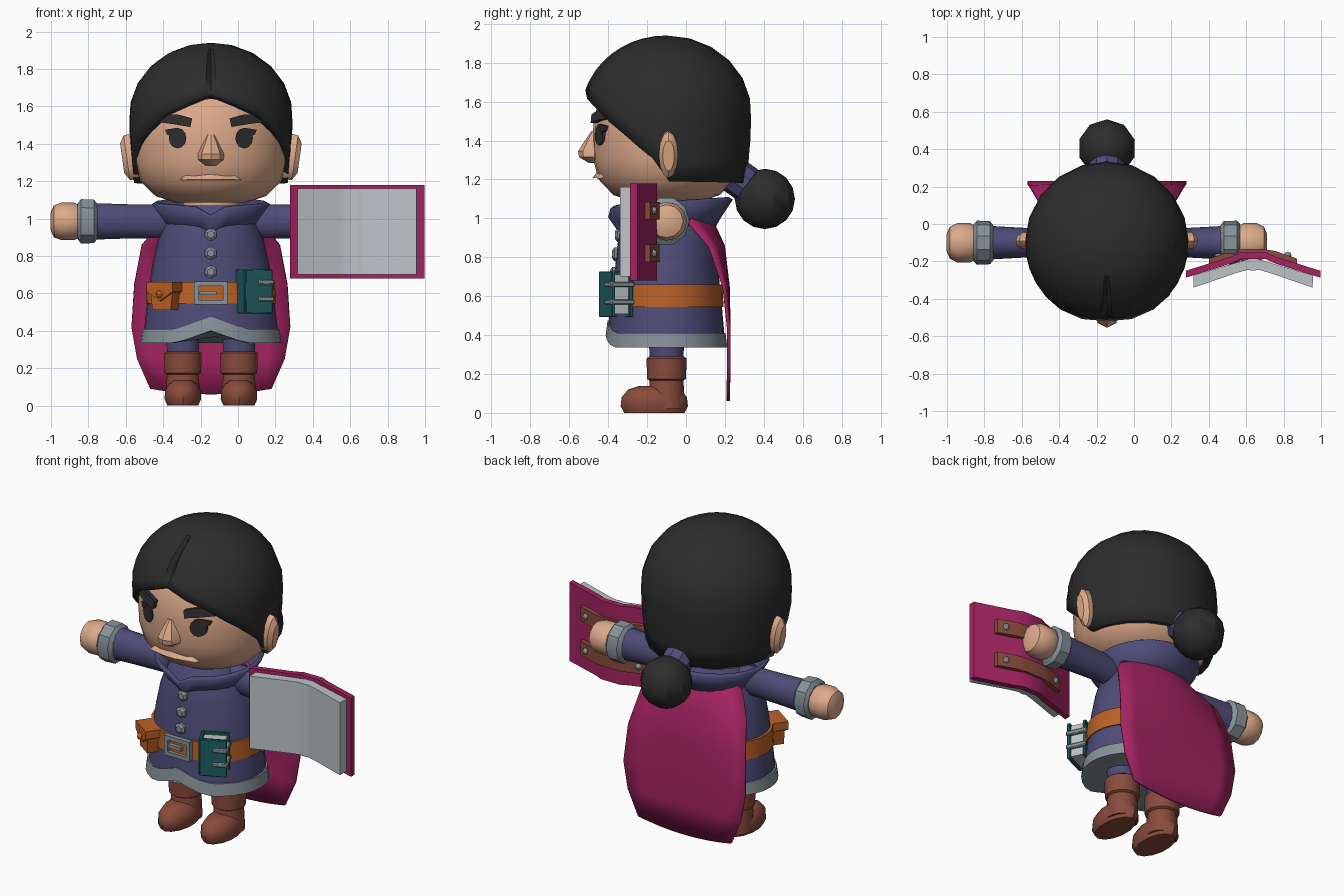
import bpy, bmesh
from math import sin, cos, pi, radians, sqrt, acos
from mathutils import Matrix, Vector

if "Cube" in bpy.data.objects:
    bpy.data.objects.remove(bpy.data.objects["Cube"])

CX, CY = -0.145, -0.1      # body axis
SIDES = ((-1, "right"), (1, "left"))


def material(name, *rgb):
    m = bpy.data.materials.new(name)
    m.use_nodes = True
    m.diffuse_color = (*rgb, 1)
    m.node_tree.nodes["Principled BSDF"].inputs["Base Color"].default_value = (*rgb, 1)
    return m


PURPLE = material("purple cloth", .076, .072, .185)
MAGENTA = material("magenta", .37, .017, .12)
SKIN = material("skin", .72, .40, .255)
BROWN = material("brown leather", .25, .07, .045)
ORANGE = material("orange leather", .5, .12, .02)
TEAL = material("teal", .014, .114, .122)
BLACK = material("black", .026, .026, .026)
GREY = material("grey", .24, .29, .32)
PAPER = material("paper", .51, .555, .575)


def T(x, y, z):
    return Matrix.Translation((x, y, z))


def R(deg, axis):
    return Matrix.Rotation(radians(deg), 4, axis)


def finish(bm, name, mat, M=None, thick=0, bevel=0):
    bmesh.ops.recalc_face_normals(bm, faces=bm.faces)
    if M:
        bm.transform(M)
    me = bpy.data.meshes.new(name)
    bm.to_mesh(me)
    bm.free()
    me.materials.append(mat)
    me.shade_smooth()
    me.set_sharp_from_angle(angle=radians(35))
    ob = bpy.data.objects.new(name, me)
    bpy.context.collection.objects.link(ob)
    if thick:
        s = ob.modifiers.new("thickness", 'SOLIDIFY')
        s.thickness, s.offset = thick, -1
    if bevel:
        b = ob.modifiers.new("bevel", 'BEVEL')
        b.width, b.segments = bevel, 1
    return ob


def skin_rings(bm, rings, close=True):
    for a, b in zip(rings, rings[1:]):
        n = len(a)
        for i in range(n if close else n - 1):
            j = (i + 1) % n
            bm.faces.new((a[i], a[j], b[j], b[i]))


def lathe(name, profile, mat, M, segs=20, caps=True, dz=None, **kw):
    """Elliptical rings (rx, ry, z) stacked on z; angle 0 faces the front."""
    bm = bmesh.new()
    rings = []
    for rx, ry, z in profile:
        angles = [2 * pi * i / segs for i in range(segs)]
        rings.append([bm.verts.new((rx * sin(a), -ry * cos(a), z + (dz(a, z) if dz else 0))) for a in angles])
    skin_rings(bm, rings)
    if caps:
        bm.faces.new(rings[0])
        bm.faces.new(rings[-1])
    return finish(bm, name, mat, M, **kw)


def ball(name, r, mat, M, segs=10):
    bm = bmesh.new()
    bmesh.ops.create_uvsphere(bm, u_segments=segs, v_segments=segs - 2, radius=r)
    return finish(bm, name, mat, M)


def box(name, size, mat, M, bevel=0):
    bm = bmesh.new()
    bmesh.ops.create_cube(bm, size=1)
    bm.transform(Matrix.Diagonal((*size, 1)))
    return finish(bm, name, mat, M, bevel=bevel)


def prism(name, front, back, mat, M=None):
    """Solid between two matching outlines."""
    bm = bmesh.new()
    rings = [[bm.verts.new(p) for p in pts] for pts in (front, back)]
    skin_rings(bm, rings)
    for r in rings:
        bm.faces.new(r)
    return finish(bm, name, mat, M)


def slab(name, outline, z0, z1, mat, M=None):
    return prism(name, [(x, y, z0) for x, y in outline], [(x, y, z1) for x, y in outline], mat, M)


# Head
HEAD = [(1.085, .45), (1.12, .72), (1.2, .92), (1.3, .99), (1.42, 1), (1.52, .98), (1.62, .9), (1.75, .65)]
BODY = T(CX, CY, 0)
lathe("head", [(.41 * f, .38 * f, z) for z, f in HEAD], SKIN, BODY, 28)


def face_y(x, z):
    for (z0, f0), (z1, f1) in zip(HEAD, HEAD[1:]):
        if z0 <= z <= z1:
            f = f0 + (f1 - f0) * (z - z0) / (z1 - z0)
            return -.38 * f * sqrt(max(0, 1 - (x / (.41 * f)) ** 2))
    return -.38


def face_plate(name, pts, depth, mat):
    prism(name, [(x, face_y(x, z) - depth, z) for x, z in pts],
          [(x, face_y(x, z) + .03, z) for x, z in pts], mat, BODY)


BROW = [(.28, 1.515), (.26, 1.56), (.17, 1.555), (.10, 1.535), (.11, 1.49), (.2, 1.505)]
LASH = [(.18, 1.485), (.245, 1.475), (.235, 1.45), (.215, 1.44)]
EYE = [(.178 + .047 * sin(i * pi / 6), 1.43 + .055 * cos(i * pi / 6)) for i in range(12)]
for s, side in SIDES:
    for part, pts, depth in (("eyebrow", BROW, .03), ("eye", EYE, .009), ("eyelash", LASH, .014)):
        face_plate(f"{side}_{part}", [(s * x, z) for x, z in pts], depth, BLACK)
    lathe(f"{side}_ear", [(.09, .03, -.08), (.125, .05, -.02), (.12, .05, .03), (.08, .03, .055)], SKIN,
          T(CX + s * .42, -.09, 1.33) @ R(s * 8, 'Y') @ R(s * 90, 'Y'), 12)

# Nose and mouth
lathe("nose", [(.03, .03, 1.285), (.068, .08, 1.315), (.07, .085, 1.345), (.045, .05, 1.4), (.02, .015, 1.45)],
      SKIN, T(CX, -.47, 0), 8)
MOUTH = [(-.165, 1.205), (-.13, 1.232), (-.03, 1.236), (0, 1.243), (.03, 1.236), (.13, 1.232), (.165, 1.205)]
prism("mouth", [(x, face_y(x, 1.2) - .03, 1.205 + (z - 1.205) * .1) for x, z in MOUTH],
      [(x, face_y(x, z) + .01, z + .005) for x, z in MOUTH], SKIN, BODY)

# Hair cap with a parted hairline
HAIRLINE = [(0, 1.67), (35, 1.56), (60, 1.43), (80, 1.31), (92, 1.19), (181, 1.18)]


def hairline(deg):
    for (a, za), (b, zb) in zip(HAIRLINE, HAIRLINE[1:]):
        if a <= deg <= b:
            return za + (zb - za) * (deg - a) / (b - a)


bm = bmesh.new()
half = [4, 18, 35, 48, 60, 71, 80, 92, 108, 126, 144, 162]
columns = [0] + half + [180] + [-a for a in reversed(half)]
apex = bm.verts.new((0, 0, 1.94))
rows, rings = 9, []
for k in range(1, rows + 1):
    ring = []
    for deg in columns:
        zb = hairline(abs(deg))
        end = acos((zb - 1.55) / .39) if zb > 1.55 else pi / 2 + (1.55 - zb) / .39
        phi = end * k / rows
        low = max(0, phi - pi / 2)
        r = sin(min(phi, pi / 2)) * (1 - .07 * low * low)
        z = 1.55 + .39 * cos(phi) if low == 0 else 1.55 - .39 * low
        if deg == 0 and 3 < k < rows:
            r, z = r * .95, z - .02
        a = radians(deg)
        ring.append(bm.verts.new((.437 * r * sin(a), -.435 * r * cos(a), z)))
    rings.append(ring)
skin_rings(bm, rings)
for i in range(len(columns)):
    bm.faces.new((apex, rings[0][i], rings[0][(i + 1) % len(columns)]))
finish(bm, "hair", BLACK, BODY, thick=.05)
ball("hair_bun", .155, BLACK, T(CX, .405, 1.1), 10)
lathe("hair_tie", [(.07, .07, -.07), (.095, .095, -.045), (.095, .095, .035), (.07, .07, .06)], PURPLE,
      T(CX, .285, 1.195) @ R(-125, 'X'), 10)


# Tunic, hem and collar
def slit(a, z):
    a = min(a, 2 * pi - a)
    return .065 * max(0, 1 - a / .5) if z < .48 else 0


lathe("neck", [(.15, .14, .95), (.15, .14, 1.15)], SKIN, BODY, 16)
TUNIC = [(.36, .3, .36), (.355, .295, .43), (.335, .28, .6), (.315, .265, .74), (.285, .25, .88),
         (.245, .235, .98), (.18, .18, 1.07)]
lathe("tunic", TUNIC, PURPLE, BODY, 32, dz=slit)
lathe("tunic_hem", [(.35, .29, .335), (.377, .313, .335), (.367, .303, .41), (.34, .28, .41)], GREY,
      BODY, 32, dz=slit)
lathe("collar", [(.21, .2, .95), (.24, .24, 1.0), (.295, .3, 1.09)], PURPLE, T(CX, -.08, 0), 24, caps=False,
      dz=lambda a, z: 0 if z < .97 else -.02 * cos(a) - .05 * max(0, 1 - min(a, 2 * pi - a) / .3), thick=.025)
lathe("belt", [(.32, .26, .545), (.348, .293, .545), (.342, .288, .66), (.31, .25, .66)], ORANGE, BODY, 32)
for i, (z, y) in enumerate(((.915, -.345), (.815, -.36), (.715, -.37))):
    lathe(f"button_{i + 1}", [(.036, .036, -.02), (.036, .036, .008), (.02, .02, .02)], GREY,
          T(CX, y, z) @ R(90, 'X'), 6)

# Buckle
for s, side in SIDES:
    box(f"buckle_{side}_bar", (.025, .03, .125), GREY, T(CX + s * .077, -.395, .602))
for s, side in ((-1, "lower"), (1, "upper")):
    box(f"buckle_{side}_bar", (.18, .03, .025), GREY, T(CX, -.395, .602 + s * .05))
box("buckle_prong", (.09, .025, .022), GREY, T(CX - .015, -.4, .602))

# Belt pouch
P = T(CX - .235, -.325, .58) @ R(-35, 'Z')
prism("pouch", [(-.075, -.05, .05), (.075, -.05, .05), (.06, -.05, -.07), (-.06, -.05, -.07)],
      [(-.075, .06, .05), (.075, .06, .05), (.06, .06, -.07), (-.06, .06, -.07)], ORANGE, P)
FLAP = [(-.085, .08), (.085, .08), (.085, .03), (0, -.02), (-.085, .03)]
prism("pouch_flap", [(x, -.068, z) for x, z in FLAP], [(x, .05, z) for x, z in FLAP], ORANGE, P)
ball("pouch_stud", .02, ORANGE, P @ T(0, -.07, .015), 8)

# Small belt book
B = T(.088, -.36, .61) @ R(25, 'Z')
for s, side in ((-1, "front"), (1, "back")):
    box(f"small_book_{side}_cover", (.16, .02, .235), TEAL, B @ T(0, s * .05, 0), .004)
box("small_book_spine", (.02, .11, .235), TEAL, B @ T(-.075, 0, 0), .004)
box("small_book_pages", (.135, .085, .205), PAPER, B @ T(0, 0, 0))
for s, side in ((-1, "lower"), (1, "upper")):
    box(f"small_book_{side}_clasp", (.09, .132, .028), GREY, B @ T(.042, 0, s * .045 + .005), .006)

# Arms and legs
for s, side in SIDES:
    A = T(CX, CY, .985) @ R(s * 90, 'Y')
    lathe(f"{side}_sleeve", [(.085, .06, .12), (.092, .07, .3), (.094, .08, .45), (.1, .09, .63)], PURPLE, A, 14)
    lathe(f"{side}_cuff", [(.095, .09, .605), (.122, .115, .625), (.125, .118, .695), (.1, .1, .712)], GREY, A, 10)
    lathe(f"{side}_hand", [(.08, .08, .69), (.1, .105, .73), (.1, .105, .8), (.085, .085, .84), (.045, .045, .857)],
          SKIN, A, 12)
    L = T(CX + s * .15, CY, 0)
    lathe(f"{side}_trouser_leg", [(.085, .085, .25), (.095, .095, .45)], PURPLE, L, 14)
    lathe(f"{side}_boot_cuff", [(.085, .085, .165), (.1, .1, .175), (.103, .103, .28), (.085, .085, .292)],
          BROWN, L, 14)
    lathe(f"{side}_boot_shaft", [(.095, .095, .02), (.09, .09, .12), (.084, .084, .2)], BROWN, L, 14)
    lathe(f"{side}_boot_foot", [(.085, .155, 0), (.1, .173, .035), (.098, .168, .08), (.075, .135, .12),
          (.04, .08, .138)], BROWN, L @ T(0, -.063, 0), 14)

# Cape: rows of (height, half width, back position, forward curl of the edges)
CAPE = [(1.03, .2, .1, .07), (.98, .27, .145, .12), (.86, .37, .2, .07), (.65, .41, .225, .02),
        (.42, .425, .23, 0), (.25, .395, .23, 0), (.06, .325, .225, 0)]
bm = bmesh.new()
rows = []
for z, w, y, curl in CAPE:
    lift = .03 if z < .1 else 0
    rows.append([bm.verts.new((u * w, y - curl * u * u, z + lift * u * u)) for u in (i / 4 - 1 for i in range(9))])
skin_rings(bm, rows, close=False)
finish(bm, "cape", MAGENTA, T(CX, 0, 0), thick=.018)

# Large open book, mirrored about its spine
K = T(.637, 0, 0)


def mirrored(half):
    return [(-x, y) for x, y in half] + [(x, y) for x, y in reversed(half)]


def band(half, t):
    back = mirrored(half)
    return back + [(x, y - t) for x, y in reversed(back)]


slab("open_book_cover", band([(.36, -.25), (.12, -.175), (.065, -.15)], .037), .68, 1.18, MAGENTA, K)
PAGES = [(0, -.18), (.32, -.275), (.318, -.34), (.09, -.262), (.03, -.245), (0, -.25)]
for s, side in SIDES:
    slab(f"open_book_{side}_pages", [(s * x, y) for x, y in PAGES], .70, 1.16, PAPER, K)
for z, level in ((1.04, "upper"), (.82, "lower")):
    slab(f"{level}_book_strap", band([(.235, -.185), (.12, -.145), (.06, -.135)], .035), z - .045, z + .045, BROWN, K)
    for s, side in SIDES:
        ball(f"{level}_{side}_strap_stud", .02, GREY, K @ T(s * .185, -.168, z), 8)
